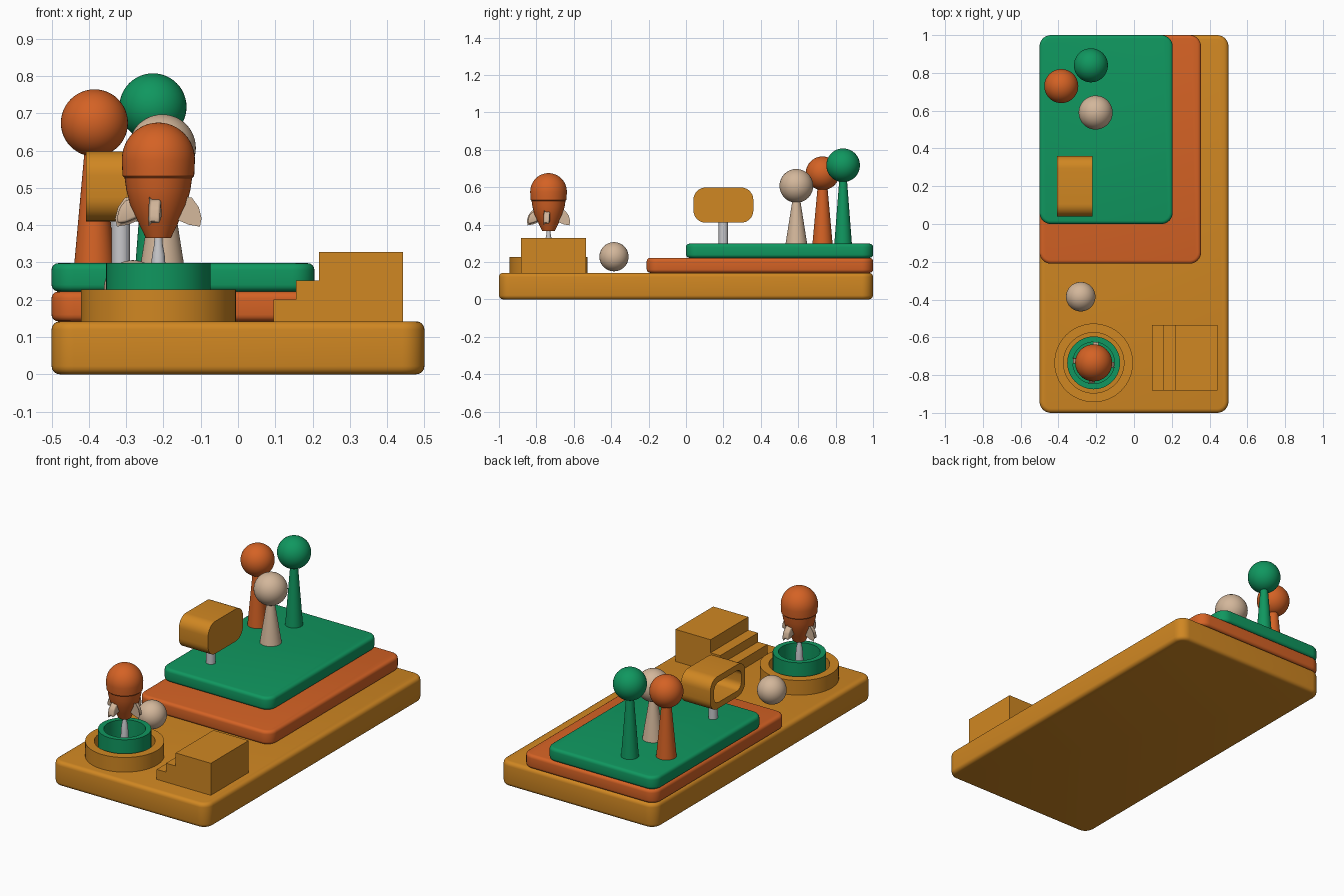
import bpy, bmesh, math
from mathutils import Vector, Matrix

if "Cube" in bpy.data.objects:
    bpy.data.objects.remove(bpy.data.objects["Cube"])


def material(name, rgb):
    m = bpy.data.materials.new(name)
    m.diffuse_color = (*rgb, 1)
    m.use_nodes = True
    m.node_tree.nodes["Principled BSDF"].inputs["Base Color"].default_value = m.diffuse_color
    return m


AMBER = material("amber", (0.63, 0.242, 0.016))
ORANGE = material("burnt orange", (0.66, 0.122, 0.018))
GREEN = material("green", (0.005, 0.31, 0.115))
BEIGE = material("beige", (0.65, 0.47, 0.325))
GREY = material("light grey", (0.58, 0.58, 0.60))


def loft(name, rings, mat, caps=True, smooth=35, bevel=0.0):
    """Skin a list of equal-length point rings."""
    bm = bmesh.new()
    vs = [[bm.verts.new(p) for p in ring] for ring in rings]
    for a, b in zip(vs, vs[1:]):
        n = len(a)
        for i in range(n):
            j = (i + 1) % n
            bm.faces.new((a[i], a[j], b[j], b[i]))
    if caps:
        bm.faces.new(vs[0])
        bm.faces.new(vs[-1])
    bmesh.ops.remove_doubles(bm, verts=bm.verts[:], dist=1e-5)
    if bevel:
        bmesh.ops.bevel(bm, geom=bm.edges[:], offset=bevel, segments=3,
                        profile=0.5, affect='EDGES', clamp_overlap=True)
    bmesh.ops.recalc_face_normals(bm, faces=bm.faces[:])
    me = bpy.data.meshes.new(name)
    bm.to_mesh(me)
    bm.free()
    me.materials.append(mat)
    ob = bpy.data.objects.new(name, me)
    bpy.context.collection.objects.link(ob)
    bpy.ops.object.select_all(action='DESELECT')
    ob.select_set(True)
    bpy.context.view_layer.objects.active = ob
    bpy.ops.object.shade_smooth_by_angle(angle=math.radians(smooth))
    return ob


def lathe(name, x, y, profile, mat, n=48):
    """Turn an (r, z) profile around the vertical axis at x, y."""
    rings = [[(x + r * math.cos(2 * math.pi * i / n),
               y + r * math.sin(2 * math.pi * i / n), z) for i in range(n)]
             for r, z in profile]
    return loft(name, rings, mat, caps=False)


def ball(name, x, y, z, r, mat):
    pts = [(r * math.sin(math.pi * k / 24), z - r * math.cos(math.pi * k / 24))
           for k in range(25)]
    return lathe(name, x, y, pts, mat)


def rounded_rect(u0, u1, v0, v1, r, seg=8):
    out = []
    for k, (cu, cv) in enumerate([(u1 - r, v1 - r), (u0 + r, v1 - r),
                                  (u0 + r, v0 + r), (u1 - r, v0 + r)]):
        for s in range(seg + 1):
            t = math.pi / 2 * (k + s / seg)
            out.append((cu + r * math.cos(t), cv + r * math.sin(t)))
    return out


def slab(name, x0, x1, y0, y1, z0, z1, mat, b=0.018):
    """Rounded slab with softened top and bottom rims."""
    steps = [math.pi / 2 * k / 4 for k in range(5)]
    levels = [(b * (1 - math.sin(t)), z0 + b * (1 - math.cos(t))) for t in steps]
    levels += [(d, z0 + z1 - z) for d, z in reversed(levels)]
    rings = [[(u, v, z) for u, v in
              rounded_rect(x0 + d, x1 - d, y0 + d, y1 - d, 0.06 - d)]
             for d, z in levels]
    return loft(name, rings, mat)


# Stacked terraces
slab("base_terrace", -0.5, 0.5, -1, 1, 0, 0.142, AMBER, 0.022)
slab("middle_terrace", -0.5, 0.355, -0.21, 1, 0.142, 0.222, ORANGE)
slab("upper_terrace", -0.5, 0.205, 0, 1, 0.222, 0.298, GREEN)

# Lollipop trees: x, y, crown height, trunk base radius, trunk top radius
trees = [("green", -0.228, 0.84, 0.717, 0.047, 0.020, GREEN),
         ("orange", -0.385, 0.73, 0.674, 0.054, 0.026, ORANGE),
         ("beige", -0.203, 0.59, 0.607, 0.058, 0.020, BEIGE)]
for tag, x, y, z, r0, r1, mat in trees:
    lathe(tag + "_tree_trunk", x, y, [(0, 0.296), (r0, 0.296), (r1, z - 0.07), (0, z - 0.07)], mat)
    ball(tag + "_tree_crown", x, y, z, 0.09, mat)

# Hollow box on a post, open towards -x
def box_ring(x, d, r):
    return [(x, u, v) for u, v in rounded_rect(0.04 + d, 0.36 - d, 0.41 + d, 0.598 - d, r)]


loft("hollow_box", [box_ring(-0.26, 0.035, 0.04), box_ring(-0.408, 0.035, 0.04),
                    box_ring(-0.408, 0, 0.065), box_ring(-0.22, 0, 0.065)], AMBER)
lathe("box_post", -0.314, 0.2, [(0, 0.296), (0.025, 0.296), (0.025, 0.415), (0, 0.415)], GREY)

# Boulder
ball("boulder", -0.282, -0.385, 0.228, 0.078, BEIGE)

# Launch pad: outer ring, cup and stand
PX, PY = -0.2135, -0.735
lathe("pad_ring", PX, PY, [(0.16, 0.138), (0.208, 0.138), (0.208, 0.227),
                           (0.16, 0.227), (0.16, 0.138)], AMBER, 64)
lathe("pad_cup", PX, PY, [(0, 0.2), (0.11, 0.2), (0.11, 0.298), (0.14, 0.298),
                          (0.14, 0.138), (0, 0.138)], GREEN, 64)
lathe("rocket_stand", PX, PY, [(0, 0.198), (0.024, 0.198), (0.02, 0.28), (0.017, 0.32),
                               (0.012, 0.345), (0.01, 0.37), (0, 0.37)], GREY, 24)

# Rocket: tapered hull and domed nose
lathe("rocket_hull", PX, PY, [(0, 0.366), (0.034, 0.366), (0.055, 0.41), (0.076, 0.455),
                              (0.086, 0.495), (0.091, 0.53), (0, 0.53)], ORANGE)
dome = [(0.098 * math.cos(math.pi / 2 * k / 12), 0.575 + 0.1 * math.sin(math.pi / 2 * k / 12))
        for k in range(13)]
lathe("rocket_nose", PX, PY, [(0, 0.526), (0.09, 0.526), (0.096, 0.532), (0.097, 0.55)] + dome, ORANGE)

# Four fins around the hull
fin = [(0.045, 0.425), (0.07, 0.47), (0.088, 0.467), (0.104, 0.445),
       (0.111, 0.418), (0.108, 0.404), (0.085, 0.408)]
for k in range(4):
    turn = Matrix.Translation((PX, PY, 0)) @ Matrix.Rotation(math.radians(90 * k - 6), 4, 'Z')
    rings = [[turn @ Vector((r, s, z)) for r, z in fin] for s in (-0.015, 0.015)]
    loft("rocket_fin_%d" % (k + 1), rings, BEIGE, smooth=60, bevel=0.007)

# Stair block: stepped profile pulled along y
stairs = [(0.095, 0.138), (0.095, 0.2), (0.155, 0.2), (0.155, 0.252), (0.217, 0.252),
          (0.217, 0.328), (0.443, 0.328), (0.443, 0.138)]
loft("stair_block", [[(x, y, z) for x, z in stairs] for y in (-0.882, -0.535)], AMBER)
